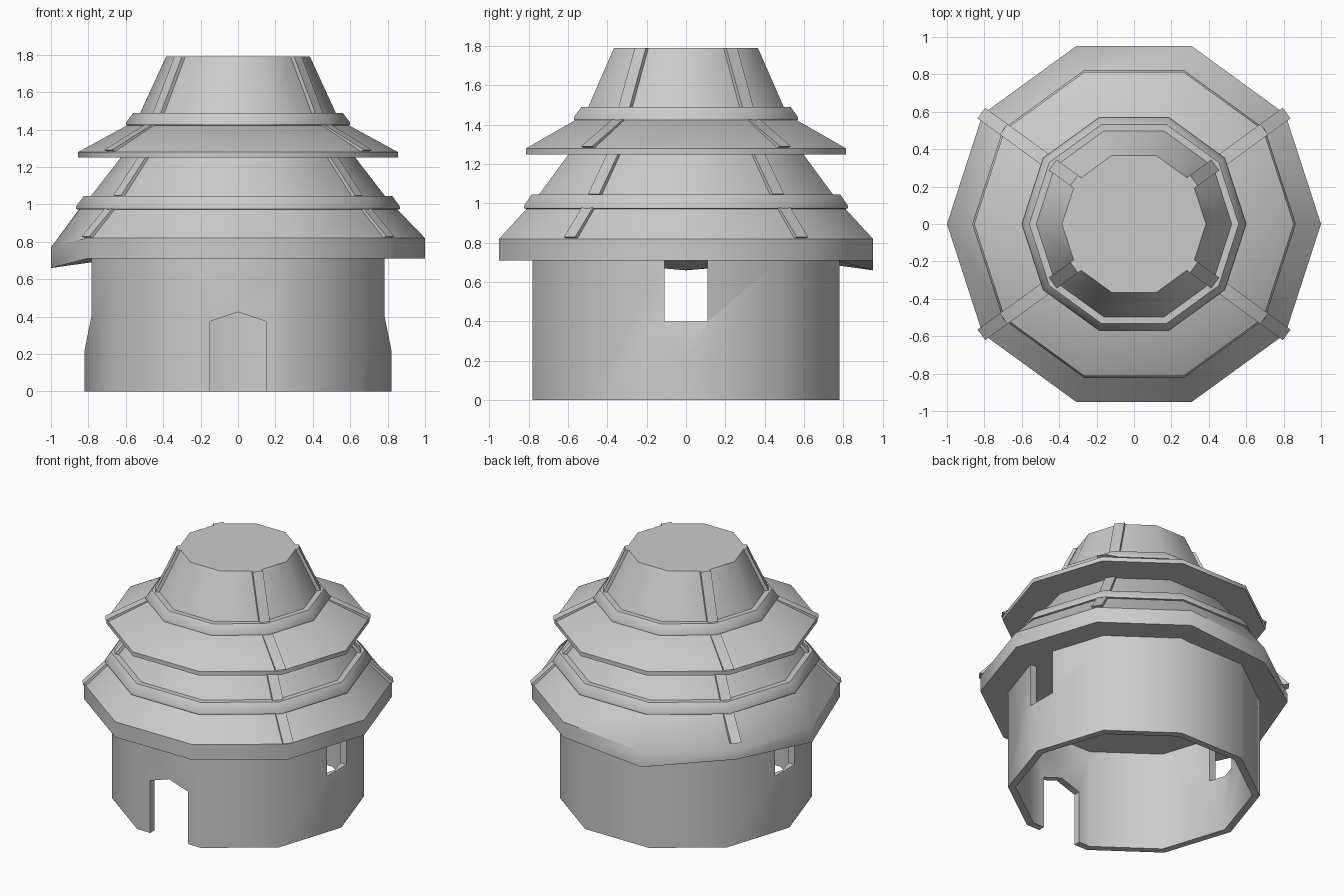
import bpy, bmesh
from math import radians, cos, sin
from mathutils import Vector, Matrix

SIDES = 10
if "Cube" in bpy.data.objects:
    bpy.data.objects.remove(bpy.data.objects["Cube"])

stone = bpy.data.materials.new("plain_grey")
stone.use_nodes = True
GREY = (0.6, 0.6, 0.6, 1)
stone.diffuse_color = GREY
stone.node_tree.nodes["Principled BSDF"].inputs["Base Color"].default_value = GREY


def add_object(name, bm):
    bmesh.ops.recalc_face_normals(bm, faces=bm.faces)
    mesh = bpy.data.meshes.new(name)
    bm.to_mesh(mesh)
    bm.free()
    mesh.materials.append(stone)
    ob = bpy.data.objects.new(name, mesh)
    bpy.context.collection.objects.link(ob)
    return ob


def smooth(ob):
    bpy.ops.object.select_all(action="DESELECT")
    ob.select_set(True)
    bpy.context.view_layer.objects.active = ob
    bpy.ops.object.shade_smooth_by_angle(angle=radians(38))


def lathe(bm, profile, closed=False):
    """Ten-sided body from (radius, height) points; capped unless closed."""
    rings = [[bm.verts.new((r * cos(radians(36 * i)), r * sin(radians(36 * i)), z))
              for i in range(SIDES)] for r, z in profile]
    pairs = list(zip(rings, rings[1:]))
    if closed:
        pairs.append((rings[-1], rings[0]))
    else:
        bm.faces.new(rings[0])
        bm.faces.new(rings[-1])
    for low, high in pairs:
        for i in range(SIDES):
            j = (i + 1) % SIDES
            bm.faces.new((low[i], low[j], high[j], high[i]))
    return rings


def prism(bm, points, direction):
    """Extrude a flat outline along a direction."""
    face = bm.faces.new([bm.verts.new(p) for p in points])
    extruded = bmesh.ops.extrude_face_region(bm, geom=[face])["geom"]
    moved = [v for v in extruded if isinstance(v, bmesh.types.BMVert)]
    bmesh.ops.translate(bm, verts=moved, vec=direction)


def cut(target, name, points, direction):
    bm = bmesh.new()
    prism(bm, points, direction)
    cutter = add_object(name, bm)
    cutter.hide_render = True
    bpy.context.view_layer.objects.active = target
    mod = target.modifiers.new(name, "BOOLEAN")
    mod.object, mod.operation, mod.solver = cutter, "DIFFERENCE", "EXACT"
    bpy.ops.object.modifier_apply(modifier=mod.name)
    bpy.data.objects.remove(cutter)


# Hollow wall with a pointed doorway and two corner windows
bm = bmesh.new()
lathe(bm, [(0.82, 0), (0.82, 0.715), (0.77, 0.715), (0.77, 0)], closed=True)
wall = add_object("wall", bm)
door = [(-0.15, 0.375), (-0.15, -0.1), (0.15, -0.1), (0.15, 0.375), (0, 0.425)]
cut(wall, "doorway_cutter", [(x, -1, z) for x, z in door], (0, 0.6, 0))
window = [(-0.11, 0.4), (0.11, 0.4), (0.11, 0.8), (-0.11, 0.8)]
for s in (-1, 1):
    cut(wall, "window_cutter", [(s * 0.6, y, z) for y, z in window], (s * 0.4, 0, 0))
    sill = [(0.82, 0.22), (0.784, 0.4), (1, 0.4), (1, 0.22)]
    cut(wall, "sill_cutter", [(s * x, -0.15, z) for x, z in sill], (0, 0.3, 0))
smooth(wall)

# Lowest roof tier, its rim sagging at three corners of the back right
bm = bmesh.new()
rings = lathe(bm, [(0.8, 0.71), (1, 0.71), (1, 0.82), (0.845, 0.98)])
for corner in (3, 5):
    for ring in rings[1:3]:
        ring[corner].co.z -= 0.05
rings[2][4].co.z -= 0.05
smooth(add_object("lower_roof", bm))

# Remaining tiers and bevelled rings, bottom to top
BODIES = {
    "lower_ring": [(0.84, 0.97), (0.865, 0.975), (0.865, 0.99), (0.825, 1.045), (0.7, 1.045)],
    "middle_wall": [(0.79, 1.04), (0.62, 1.26)],
    "upper_roof": [(0.6, 1.25), (0.855, 1.25), (0.855, 1.28), (0.58, 1.43)],
    "upper_ring": [(0.575, 1.42), (0.6, 1.425), (0.6, 1.437), (0.56, 1.49), (0.45, 1.49)],
    "chimney": [(0.525, 1.485), (0.385, 1.79)],
}
for name, profile in BODIES.items():
    bm = bmesh.new()
    lathe(bm, profile)
    smooth(add_object(name, bm))

# Flat ribs running down four corners of every slope
RIBS = {
    "lower_roof_rib": [(1, 0.82), (0.845, 0.98)],
    "middle_wall_rib": [(0.79, 1.04), (0.62, 1.26)],
    "upper_roof_rib": [(0.855, 1.28), (0.58, 1.43)],
    "chimney_rib": [(0.525, 1.485), (0.385, 1.79)],
}
for name, ((r0, z0), (r1, z1)) in RIBS.items():
    outward = Vector((z1 - z0, r0 - r1)).normalized() * 0.012
    bm = bmesh.new()
    for angle in (36, 144, 216, 324):
        turn = Matrix.Rotation(radians(angle), 3, "Z")
        outline = [(r0 + outward.x, z0 + outward.y), (r1 + outward.x, z1),
                   (r1 - 0.03, z1), (r0 - 0.03, z0)]
        prism(bm, [turn @ Vector((r, -0.035, z)) for r, z in outline],
              turn @ Vector((0, 0.07, 0)))
    smooth(add_object(name, bm))
